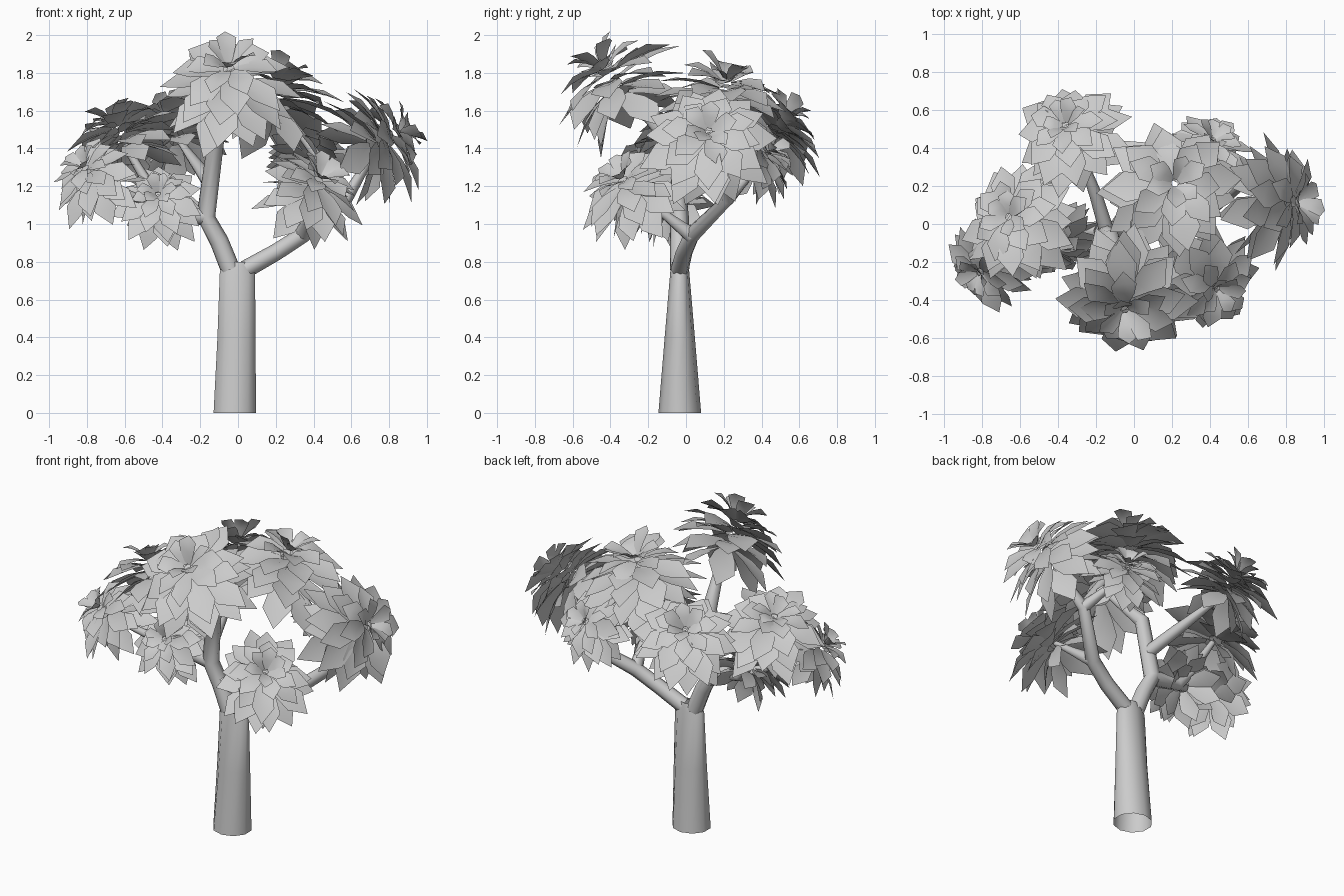
import bpy, math, random
from mathutils import Vector

if "Cube" in bpy.data.objects:
    bpy.data.objects.remove(bpy.data.objects["Cube"])

random.seed(4)


def make(name, verts, faces):
    me = bpy.data.meshes.new(name)
    me.from_pydata(verts, [], faces)
    me.shade_smooth()
    ob = bpy.data.objects.new(name, me)
    bpy.context.collection.objects.link(ob)
    return ob


def tube(name, pts, n=8):
    """Tapered tube through (x, y, z, radius) stations."""
    P = [Vector(p[:3]) for p in pts]
    verts, faces = [], []
    for i, p in enumerate(P):
        t = (P[min(i + 1, len(P) - 1)] - P[max(i - 1, 0)]).normalized()
        u = t.cross(Vector((0.1, 1, 0.05))).normalized()
        v = t.cross(u)
        for k in range(n):
            a = math.tau * k / n
            verts.append(p + (u * math.cos(a) + v * math.sin(a)) * pts[i][3])
    for i in range(len(P) - 1):
        for k in range(n):
            a, b = i * n + k, i * n + (k + 1) % n
            faces.append((a, b, b + n, a + n))
    return make(name, verts, faces)


# Trunk: round foot that flattens toward the fork, open underneath
verts, faces, N = [], [], 10
for z, cx, rx, ry in [(0, -.017, .118, .113), (.4, -.008, .106, .08),
                      (.75, -.003, .098, .05), (.8, 0, .06, .04)]:
    for k in range(N):
        a = math.tau * (k + .5) / N
        verts.append((cx + rx * math.cos(a), -.033 + ry * math.sin(a), z))
for i in range(3):
    for k in range(N):
        a, b = i * N + k, i * N + (k + 1) % N
        faces.append((a, b, b + N, a + N))
make("trunk", verts, faces)

# Limbs and branches
A = (-.17, -.035, 1.04, .05)
B = (.34, .03, .94, .043)
C = (.57, .22, 1.13, .036)
tube("left_limb", [(-.04, -.033, .76, .052), (-.1, -.035, .91, .05), A,
                   (-.12, -.07, 1.42, .044), (-.06, -.3, 1.68, .022)])
tube("right_limb", [(.04, -.033, .76, .048), (.2, -.01, .85, .045), B, C, (.72, .14, 1.38, .018)])
tube("left_branch", [A, (-.36, -.035, 1.06, .036), (-.45, -.02, 1.17, .03), (-.6, 0, 1.42, .018)])
tube("left_low_branch", [(-.36, -.035, 1.06, .03), (-.52, -.12, 1.13, .026), (-.72, -.2, 1.22, .016)])
tube("back_branch", [(-.14, -.05, 1.2, .04), (-.2, .15, 1.29, .034), (-.31, .44, 1.44, .016)])
tube("back_top_branch", [C, (.44, .22, 1.33, .028), (.24, .2, 1.6, .016)])
tube("front_right_branch", [B, (.38, -.1, 1.04, .026), (.39, -.25, 1.16, .016)])
tube("back_right_branch", [C, (.48, .32, 1.24, .022), (.4, .39, 1.33, .014)])

# Leaf tiers of a rosette: count, inner radius, outer radius, inner height, tip height, half width
TIERS = [(6, .14, .85, -.28, -.85, .24), (8, .12, 1.04, -.15, -.5, .25),
         (8, .12, 1.1, -.02, -.22, .25), (8, .10, .98, .1, .02, .23),
         (7, .08, .74, .2, .24, .19), (6, .05, .45, .26, .5, .15)]


def rosette(name, centre, axis, size):
    z = Vector(axis).normalized()
    x = z.orthogonal().normalized()
    y = z.cross(x)
    c = Vector(centre)
    verts, faces = [], []
    for n, r0, r1, h0, h1, w in TIERS:
        start = random.uniform(0, 6)
        for k in range(n):
            a = start + math.tau * (k + random.uniform(-.2, .2)) / n
            out = x * math.cos(a) + y * math.sin(a)
            side = z.cross(out)
            tip, lift = r1 * random.uniform(.82, 1.06), random.uniform(-.12, .12)
            twist = random.uniform(-.3, .3)
            o = len(verts)
            # three rows of left, middle, right, then a pointed tip
            for t, f in [(0, .35), (.35, .8), (.66, 1), (1, 0)]:
                r = r0 + (tip - r0) * t
                h = h0 + (h1 + lift - h0) * t + .22 * t * (1 - t)
                for s in ((-1, 0, 1) if f else (0,)):
                    hh = h + (.04 * f if s else 0) + s * twist * w * f
                    verts.append(c + size * (out * r + z * hh + side * s * w * f))
            for i in (0, 3):
                for j in (0, 1):
                    p = o + i + j
                    faces.append((p, p + 1, p + 4, p + 3))
            faces += [(o + 6, o + 7, o + 9), (o + 7, o + 8, o + 9)]
    return make(name, verts, faces)


# Leaf clusters at the branch ends
for name, c, axis, s in [
    ("leaves_front_top", (-.05, -.4, 1.76), (.02, -.5, .8), .36),
    ("leaves_back_top", (.2, .2, 1.68), (.15, .15, .9), .36),
    ("leaves_left", (-.63, .02, 1.48), (-.35, .2, .85), .31),
    ("leaves_left_low", (-.78, -.23, 1.26), (-.5, -.4, .65), .25),
    ("leaves_left_under", (-.42, -.1, 1.12), (-.05, -.7, .55), .24),
    ("leaves_back_left", (-.34, .48, 1.51), (-.25, .5, .75), .3),
    ("leaves_back_right", (.4, .4, 1.35), (.25, .65, .6), .24),
    ("leaves_right", (.78, .12, 1.45), (.8, 0, .45), .33),
    ("leaves_front_right", (.4, -.31, 1.19), (.4, -.35, .65), .29),
]:
    rosette(name, c, axis, s)
